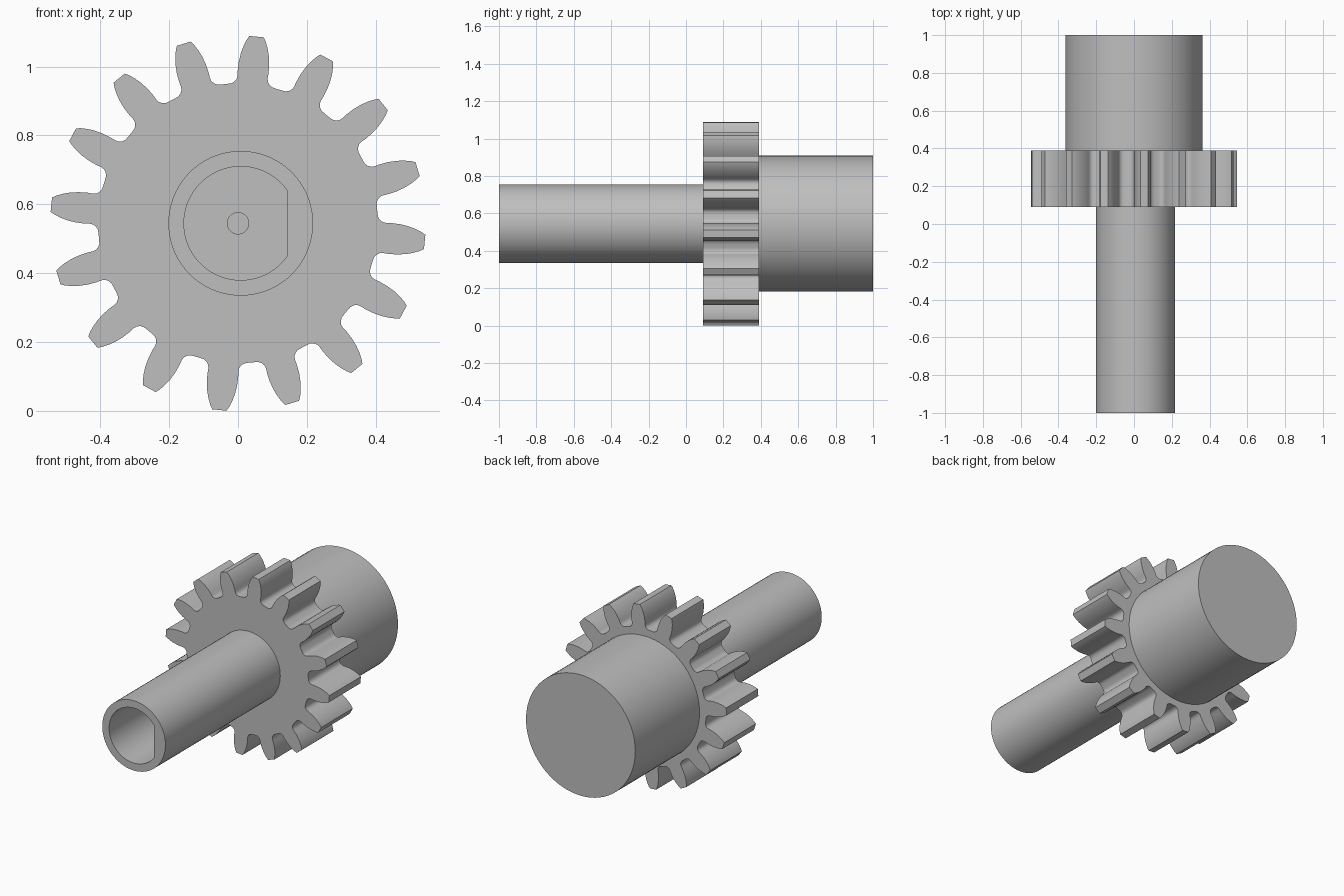
import bpy, bmesh
from math import sin, cos, radians

cube = bpy.data.objects.get("Cube")
if cube:
    bpy.data.objects.remove(cube)

grey = bpy.data.materials.new("plain grey")
grey.use_nodes = True
colour = (0.52, 0.52, 0.52, 1)
grey.diffuse_color = colour
grey.node_tree.nodes["Principled BSDF"].inputs["Base Color"].default_value = colour

AXIS_Z = 0.545
STEPS = [i * 5 for i in range(72)]


def circle(radius, angles=STEPS):
    return [(radius, a) for a in angles]


def extrude(name, outer, inner, y0, y1, x=0):
    """Extrude polar (radius, degrees) outlines along y, hollow if inner is given."""
    bm = bmesh.new()

    def loop(points, y):
        return [bm.verts.new((x + r * sin(radians(a)), y, AXIS_Z + r * cos(radians(a))))
                for r, a in points]

    def bridge(a, b):
        for i in range(len(a)):
            bm.faces.new((a[i - 1], a[i], b[i], b[i - 1]))

    front, back = loop(outer, y0), loop(outer, y1)
    bridge(front, back)
    if inner:
        hole_front, hole_back = loop(inner, y0), loop(inner, y1)
        bridge(hole_front, hole_back)
        bridge(front, hole_front)
        bridge(back, hole_back)
    else:
        bm.faces.new(front)
        bm.faces.new(back)
    bmesh.ops.recalc_face_normals(bm, faces=bm.faces)
    mesh = bpy.data.meshes.new(name)
    bm.to_mesh(mesh)
    bm.free()
    mesh.materials.append(grey)
    obj = bpy.data.objects.new(name, mesh)
    bpy.context.collection.objects.link(obj)
    bpy.ops.object.select_all(action="DESELECT")
    obj.select_set(True)
    bpy.context.view_layer.objects.active = obj
    bpy.ops.object.shade_smooth_by_angle(angle=radians(30))


# Gear wheel: half a tooth as (radius, half angle), mirrored and repeated
half = [(0.545, 2.2), (0.533, 3.0), (0.515, 3.9), (0.495, 4.7), (0.47, 5.4), (0.445, 5.8),
        (0.43, 5.85), (0.42, 6.2), (0.412, 7.1), (0.407, 8.4), (0.406, 10)]
tooth = [(r, -a) for r, a in reversed(half)] + half
TEETH = 16
gear = [(r, 5.7 + a + i * 360 / TEETH) for i in range(TEETH) for r, a in tooth]
extrude("gear_wheel", gear, circle(0.031, [a for r, a in gear]), 0.09, 0.39)

# Hollow shaft with a D-shaped bore, flat on the +x side
bore = [(0.165 * min(1, cos(radians(35)) / max(0.1, sin(radians(a)))), a) for a in STEPS]
extrude("hollow_shaft", circle(0.21), bore, -1, 0.09, x=0.008)

# Solid hub closing the back
extrude("rear_hub", circle(0.363), None, 0.39, 1)
